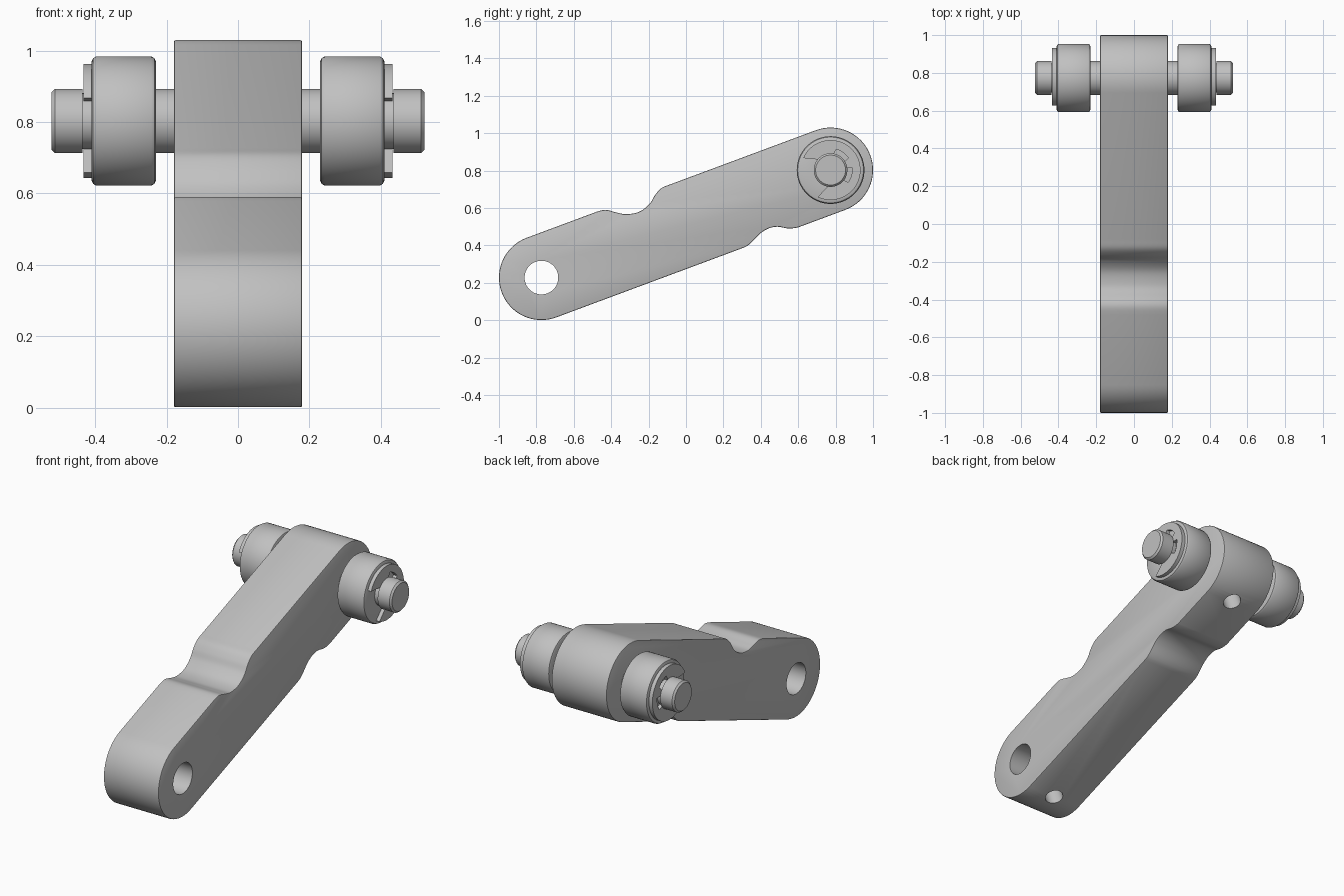
import bpy, bmesh, math
from mathutils import Vector

if "Cube" in bpy.data.objects:
    bpy.data.objects.remove(bpy.data.objects["Cube"])

steel = bpy.data.materials.new("plain_grey_steel")
steel.use_nodes = True
grey = (0.53, 0.53, 0.53, 1)
steel.diffuse_color = grey
steel.node_tree.nodes["Principled BSDF"].inputs["Base Color"].default_value = grey

LOW, HIGH = Vector((-0.773, 0.228)), Vector((0.773, 0.803))   # pivots in (y, z)
R = 0.227
along = (HIGH - LOW).normalized()
across = Vector((-along.y, along.x))
tilt = math.atan2(along.y, along.x)


def finish(bm, name):
    bmesh.ops.recalc_face_normals(bm, faces=bm.faces)
    mesh = bpy.data.meshes.new(name)
    bm.to_mesh(mesh)
    bm.free()
    mesh.materials.append(steel)
    ob = bpy.data.objects.new(name, mesh)
    bpy.context.collection.objects.link(ob)
    return ob


def activate(ob):
    bpy.ops.object.select_all(action='DESELECT')
    ob.select_set(True)
    bpy.context.view_layer.objects.active = ob


def smooth(ob):
    activate(ob)
    bpy.ops.object.shade_smooth_by_angle(angle=math.radians(32))


def slab(name, outline, x0, x1):
    """Extrude a (y, z) outline between two x positions."""
    bm = bmesh.new()
    face = bm.faces.new([bm.verts.new((x0, p[0], p[1])) for p in outline])
    ext = bmesh.ops.extrude_face_region(bm, geom=[face])
    moved = [g for g in ext["geom"] if isinstance(g, bmesh.types.BMVert)]
    bmesh.ops.translate(bm, verts=moved, vec=(x1 - x0, 0, 0))
    return finish(bm, name)


def lathe(name, profile, centre, steps=64):
    """Revolve an (x, radius) profile about an x-wise axis."""
    bm = bmesh.new()
    verts = [bm.verts.new((x, centre.x + r, centre.y)) for x, r in profile]
    edges = [bm.edges.new(pair) for pair in zip(verts, verts[1:])]
    bmesh.ops.spin(bm, geom=verts + edges, cent=(0, *centre), axis=(1, 0, 0),
                   angle=math.tau, steps=steps)
    bmesh.ops.remove_doubles(bm, verts=bm.verts, dist=0.0005)
    return finish(bm, name)


def arc(centre, radius, a0, a1, n):
    return [centre + radius * Vector((math.cos(a), math.sin(a)))
            for a in (a0 + (a1 - a0) * i / n for i in range(n + 1))]


def curve(points, n=6):
    """Smooth curve through the inner points of a list."""
    pts = [Vector(p) for p in points]
    out = []
    for a, b, c, d in zip(pts, pts[1:], pts[2:], pts[3:]):
        for i in range(n):
            t = i / n
            out.append(0.5 * (2 * b + (c - a) * t + (2 * a - 5 * b + 4 * c - d) * t * t
                              + (3 * b - a - 3 * c + d) * t ** 3))
    return out + [pts[-2]]


def edge_point(y, side):
    """Point on the upper (+1) or lower (-1) straight edge of the arm."""
    base = LOW + across * R * side
    return base + along * ((y - base.x) / along.x)


# Arm: two round ends joined by straight edges, each with a scooped notch
quarter = math.pi / 2
top_notch = curve([edge_point(-0.53, 1), edge_point(-0.48, 1), (-0.43, 0.59), (-0.375, 0.577),
                   (-0.32, 0.567), (-0.25, 0.58), (-0.195, 0.622), (-0.165, 0.67),
                   (-0.13, 0.707), edge_point(-0.08, 1), edge_point(-0.03, 1)])
low_notch = curve([edge_point(0.25, -1), edge_point(0.31, -1), (0.345, 0.411), (0.395, 0.462),
                   (0.44, 0.49), (0.49, 0.5), (0.545, 0.491),
                   edge_point(0.60, -1), edge_point(0.66, -1)])
outline = (arc(HIGH, R, tilt - quarter, tilt + quarter, 32) + top_notch[::-1]
           + arc(LOW, R, tilt + quarter, tilt + 3 * quarter, 32) + low_notch)
arm = slab("arm", outline, -0.18, 0.18)
bevel = arm.modifiers.new("soft_rim", 'BEVEL')
bevel.width, bevel.segments = 0.006, 2
bevel.limit_method, bevel.angle_limit = 'ANGLE', math.radians(50)
activate(arm)
bpy.ops.object.modifier_apply(modifier="soft_rim")


def cut(target, cutter):
    cutter.hide_render = True
    mod = target.modifiers.new("cut", 'BOOLEAN')
    mod.operation, mod.object, mod.solver = 'DIFFERENCE', cutter, 'EXACT'
    activate(target)
    bpy.ops.object.modifier_apply(modifier="cut")
    bpy.data.objects.remove(cutter)


# Pivot bore at the low end
cut(arm, lathe("bore_cutter", [(-0.3, 0), (-0.3, 0.09), (0.3, 0.09), (0.3, 0)], LOW))

# Screw holes running from the underside to each pivot
for pivot in (LOW, HIGH):
    drill = lathe("screw_cutter", [(0, 0), (0, 0.05), (0.32, 0.05), (0.32, 0)], Vector((0, 0)), 32)
    down = Vector((0, -across.x, -across.y))
    drill.rotation_mode = 'QUATERNION'
    drill.rotation_quaternion = down.to_track_quat('X', 'Z')
    drill.location = (0, *pivot)
    bpy.context.view_layer.update()
    cut(arm, drill)
smooth(arm)

# Axle with chamfered ends and a clip groove near each end
half = [(0.408, 0.09), (0.408, 0.078), (0.436, 0.078), (0.436, 0.09),
        (0.513, 0.09), (0.523, 0.08), (0.523, 0)]
smooth(lathe("axle", [(-x, r) for x, r in half[::-1]] + half, HIGH))

# Retaining clip outline: open ring with three inner prongs
inner = [(115, 0.079), (60, 0.079), (55, 0.115), (14, 0.115), (10, 0.079)]
inner += [(-a, r) for a, r in inner[::-1]]
clip = arc(HIGH, 0.16, tilt - math.radians(136), tilt + math.radians(136), 56)
for (a0, r0), (a1, r1) in zip(inner, inner[1:] + inner[-1:]):
    for i in range(8 if r0 == r1 and a0 != a1 else 1):
        a = tilt + math.radians(a0 + (a1 - a0) * i / 8)
        clip.append(HIGH + r0 * Vector((math.cos(a), math.sin(a))))

# Roller and clip on each side
for side, s in (("left", 1), ("right", -1)):
    ring = [(0.23, 0.088), (0.23, 0.167), (0.234, 0.176), (0.243, 0.181),
            (0.397, 0.181), (0.406, 0.176), (0.41, 0.167), (0.41, 0.088)]
    smooth(lathe(side + "_roller", [(s * x, r) for x, r in ring], HIGH))
    smooth(slab(side + "_retaining_clip", clip, s * 0.411, s * 0.433))
